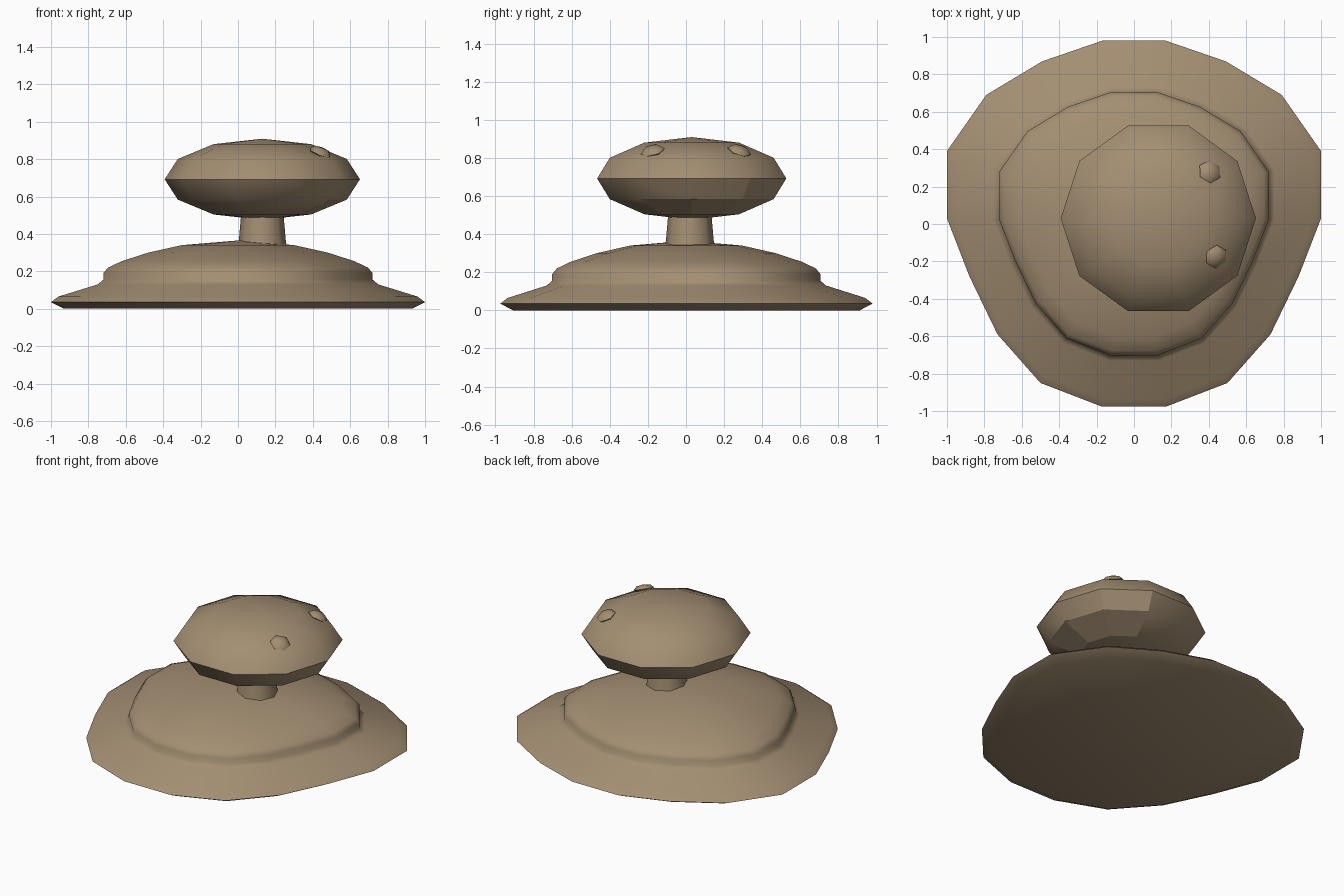
import bpy, bmesh, math
from mathutils import Vector

if "Cube" in bpy.data.objects:
    bpy.data.objects.remove(bpy.data.objects["Cube"])

clay = bpy.data.materials.new("clay_brown")
clay.diffuse_color = (0.365, 0.27, 0.168, 1)
clay.use_nodes = True
clay.node_tree.nodes["Principled BSDF"].inputs["Base Color"].default_value = clay.diffuse_color


def make(name, bm, angle=60):
    bmesh.ops.recalc_face_normals(bm, faces=bm.faces)
    me = bpy.data.meshes.new(name)
    bm.to_mesh(me)
    bm.free()
    ob = bpy.data.objects.new(name, me)
    bpy.context.collection.objects.link(ob)
    me.materials.append(clay)
    bpy.ops.object.select_all(action='DESELECT')
    ob.select_set(True)
    bpy.context.view_layer.objects.active = ob
    bpy.ops.object.shade_smooth_by_angle(angle=math.radians(angle))
    return ob


def loft(bm, rings):
    """Skin a list of equal-length rings of points."""
    loops = [[bm.verts.new(p) for p in r] for r in rings]
    for a, b in zip(loops, loops[1:]):
        for i in range(len(a)):
            j = (i + 1) % len(a)
            bm.faces.new((a[i], a[j], b[j], b[i]))
    return loops


# Stepped mound: mirrored half outline, scaled at each height
half = [(0.17, 0.98), (0.49, 0.87), (0.79, 0.69), (1.0, 0.39), (1.0, 0.03),
        (0.88, -0.28), (0.73, -0.59), (0.50, -0.85), (0.175, -0.975)]
outline = half + [(-x, y) for x, y in reversed(half)]
levels = [(0.93, 0.0), (1.0, 0.035), (0.96, 0.065), (0.75, 0.13), (0.72, 0.155),
          (0.72, 0.19), (0.695, 0.22), (0.62, 0.255), (0.48, 0.30), (0.30, 0.34)]
bm = bmesh.new()
loops = loft(bm, [[(x * s, y * s, z) for x, y in outline] for s, z in levels])
bm.faces.new(loops[0])
peak = bm.verts.new((0, 0, 0.365))
top = loops[-1]
for i in range(len(top)):
    bm.faces.new((top[i], top[(i + 1) % len(top)], peak))
make("mound_base", bm)

# Neck
bm = bmesh.new()
loft(bm, [[(0.13 + r * math.cos(math.tau * i / 8), 0.02 + r * math.sin(math.tau * i / 8), z)
           for i in range(8)] for r, z in ((0.135, 0.30), (0.125, 0.37), (0.112, 0.52))])
make("neck", bm)

# Flattened ten-sided head
C = Vector((0.13, 0.03, 0.692))
R, H = 0.522, 0.217
bm = bmesh.new()
bmesh.ops.create_uvsphere(bm, u_segments=10, v_segments=6, radius=1)
for v in bm.verts:
    a = math.atan2(v.co.y, v.co.x) + math.radians(18)
    r = math.hypot(v.co.x, v.co.y)
    v.co = C + Vector((R * r * math.cos(a), R * r * math.sin(a), H * v.co.z))
head = make("head", bm)

# Faceted mouth patch: flat faces on the lower right side
for p in head.data.polygons:
    d = p.center - C
    a = math.degrees(math.atan2(d.y, d.x))
    if (-0.09 < d.z < 0 and 20 < a < 90) or (-0.17 < d.z < -0.09 and -20 < a < 90):
        p.use_smooth = False

# Eyes: small flattened pebbles resting on the head
for name, x, y in (("eye_back", 0.405, 0.28), ("eye_front", 0.44, -0.175)):
    d = Vector((x, y, 0)) - Vector((C.x, C.y, 0))
    normal = Vector((d.x / R ** 2, d.y / R ** 2, 0.138 / H ** 2)).normalized()
    q = Vector((0, 0, 1)).rotation_difference(normal)
    bm = bmesh.new()
    bmesh.ops.create_uvsphere(bm, u_segments=6, v_segments=4, radius=1)
    for v in bm.verts:
        v.co = q @ Vector((v.co.x * 0.064, v.co.y * 0.064, v.co.z * 0.028)) + Vector((x, y, 0.835))
    make(name, bm)
